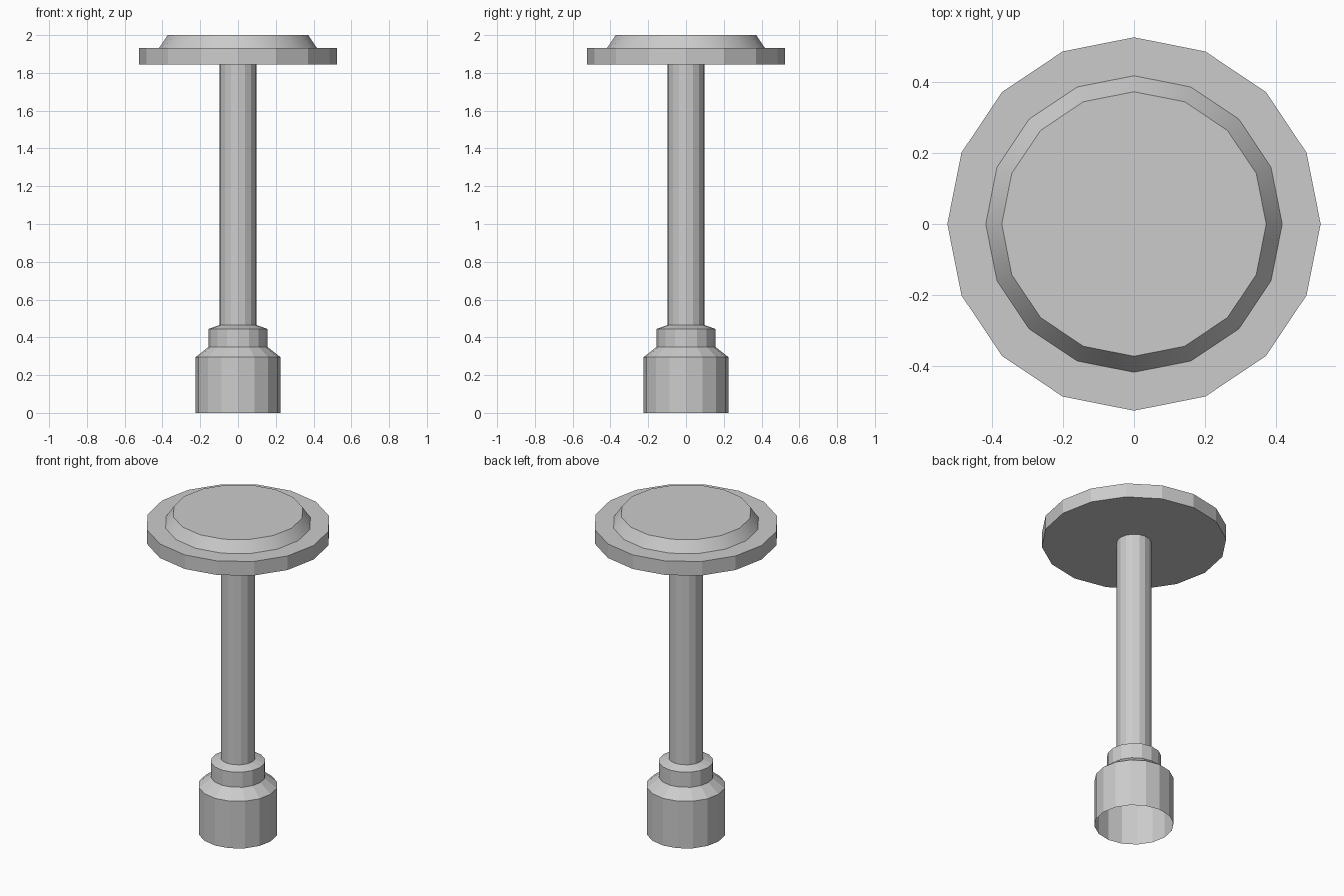
import bpy, bmesh, math

if "Cube" in bpy.data.objects:
    bpy.data.objects.remove(bpy.data.objects["Cube"])

SIDES = 16


def lathe(name, profile, cap_bottom=False, cap_top=False):
    """Turn a (radius, z) profile, listed bottom to top, around the z axis."""
    bm = bmesh.new()
    rings = []
    for r, z in profile:
        rings.append([bm.verts.new((r * math.cos(a), r * math.sin(a), z))
                      for a in (2 * math.pi * i / SIDES for i in range(SIDES))])
    for low, high in zip(rings, rings[1:]):
        for i in range(SIDES):
            j = (i + 1) % SIDES
            bm.faces.new((low[i], low[j], high[j], high[i]))
    if cap_bottom:
        bm.faces.new(rings[0][::-1])
    if cap_top:
        bm.faces.new(rings[-1])
    mesh = bpy.data.meshes.new(name)
    bm.to_mesh(mesh)
    bm.free()
    obj = bpy.data.objects.new(name, mesh)
    bpy.context.collection.objects.link(obj)
    return obj


# Stepped base sleeve and collar, open underneath
lathe("base_sleeve", [(0.225, 0), (0.225, 0.295), (0.155, 0.35),
                      (0.155, 0.445), (0.099, 0.465)])

# Slim post
lathe("post", [(0.099, 0.465), (0.099, 1.845)])

# Flat round plate
lathe("plate", [(0.525, 1.845), (0.525, 1.933)], cap_bottom=True, cap_top=True)

# Raised pad with a smooth sloping rim
pad = lathe("raised_pad", [(0.417, 1.933), (0.372, 2.0)], cap_top=True)
bpy.context.view_layer.objects.active = pad
pad.select_set(True)
bpy.ops.object.shade_smooth_by_angle(angle=math.radians(30))
